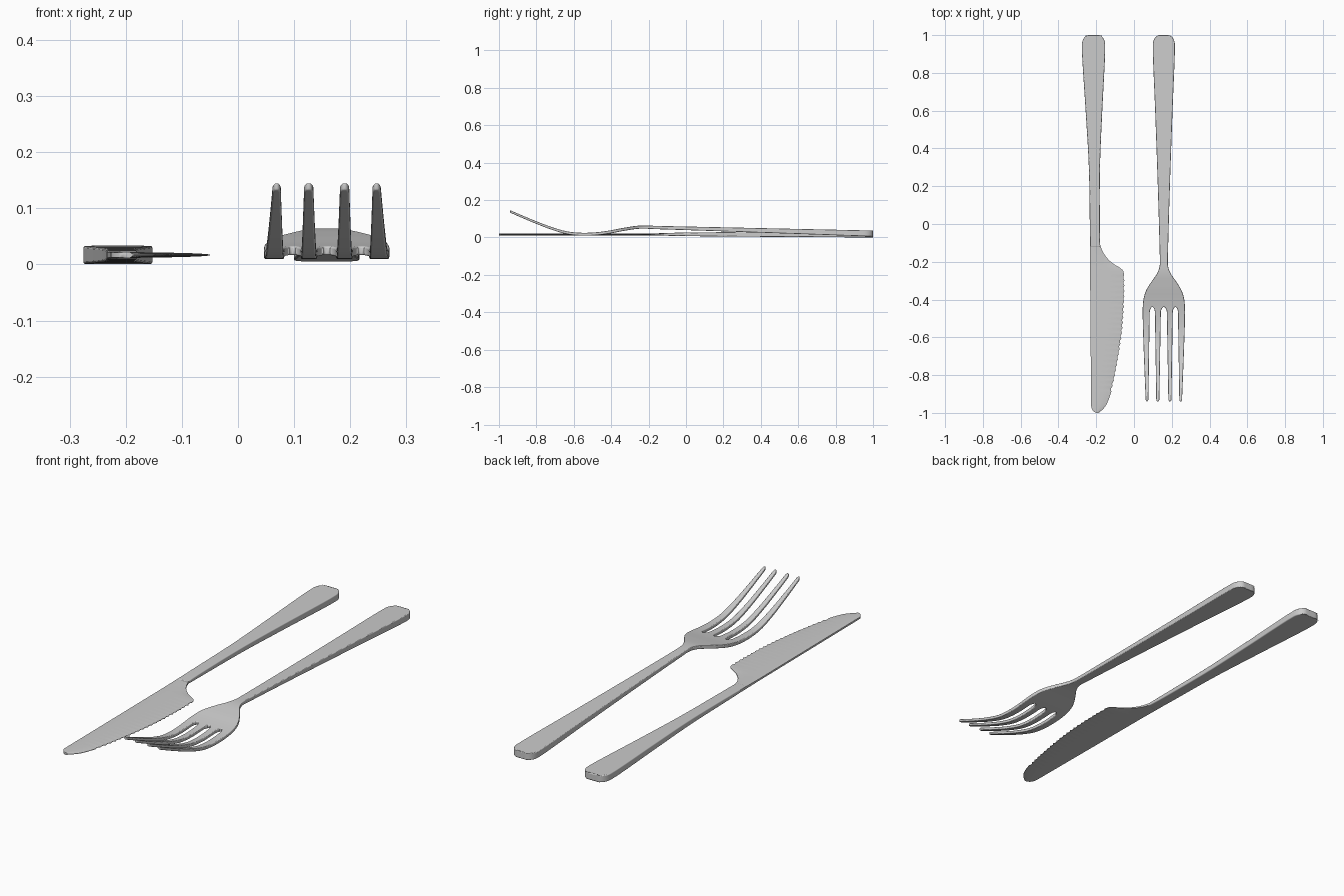
import bpy, bmesh, math

if "Cube" in bpy.data.objects:
    bpy.data.objects.remove(bpy.data.objects["Cube"])


def curve(pts):
    """Smooth interpolation through (position, value) points."""
    pts = sorted(pts)
    n = len(pts)

    def slope(i):
        a, b = pts[max(i - 1, 0)], pts[min(i + 1, n - 1)]
        return (b[1] - a[1]) / (b[0] - a[0])

    def f(t):
        t = min(max(t, pts[0][0]), pts[-1][0])
        i = 0
        while i < n - 2 and t > pts[i + 1][0]:
            i += 1
        (x0, y0), (x1, y1) = pts[i], pts[i + 1]
        h = x1 - x0
        s = (t - x0) / h
        return (y0 * (1 + 2 * s) * (1 - s) ** 2 + slope(i) * h * s * (1 - s) ** 2
                + y1 * s * s * (3 - 2 * s) + slope(i + 1) * h * s * s * (s - 1))
    return f


def span(a, b, n):
    return [a + (b - a) * i / n for i in range(n)]


def quarter(t, low=0.0):
    """Quarter-circle rise from low to 1 as t goes 0..1."""
    t = min(max(t, 0), 1)
    return max(low, math.sqrt(max(0, 1 - (1 - t) ** 2)))


def sheet(name, ys, lines, mid, half, skip=lambda y, j: False, bevel=0.0):
    """Closed plate: rows along y, lines(y) across x, mid height and half thickness."""
    bm = bmesh.new()
    rows = [lines(y) for y in ys]
    cells = [(i, j) for i in range(len(ys) - 1) for j in range(len(rows[0]) - 1)
             if not skip((ys[i] + ys[i + 1]) / 2, j)]
    top, bot, directed = {}, {}, set()
    for i, j in cells:
        loop = [(i, j), (i + 1, j), (i + 1, j + 1), (i, j + 1)]
        for k in loop:
            if k not in top:
                y, x = ys[k[0]], rows[k[0]][k[1]]
                h = half(y, k[1])
                top[k] = bm.verts.new((x, y, mid(y) + h))
                bot[k] = bm.verts.new((x, y, mid(y) - h))
        bm.faces.new([top[k] for k in loop])
        bm.faces.new([bot[k] for k in reversed(loop)])
        directed.update(zip(loop, loop[1:] + loop[:1]))
    for a, b in directed:
        if (b, a) not in directed:
            bm.faces.new([top[b], top[a], bot[a], bot[b]])
    bmesh.ops.recalc_face_normals(bm, faces=bm.faces)
    me = bpy.data.meshes.new(name)
    bm.to_mesh(me)
    bm.free()
    ob = bpy.data.objects.new(name, me)
    bpy.context.collection.objects.link(ob)
    if bevel:
        m = ob.modifiers.new("soft_edges", 'BEVEL')
        m.width, m.segments = bevel, 3
        m.limit_method, m.angle_limit = 'ANGLE', math.radians(60)
        m.use_clamp_overlap = False
    bpy.ops.object.select_all(action='DESELECT')
    bpy.context.view_layer.objects.active = ob
    ob.select_set(True)
    bpy.ops.object.shade_smooth_by_angle(angle=math.radians(40))
    return ob


def end_rows():
    return [1 - 0.05 * (1 - math.cos(math.pi / 2 * i / 8)) for i in range(8)]


def end_inset(y):
    return 0.036 * (1 - quarter((1 - y) / 0.05))


# Fork: handle, head and four tines in one plate
ROOT, TIP, FX = -0.44, -0.94, 0.158
fork_w = curve([(1, .058), (.9, .058), (.6, .046), (.2, .032), (-.15, .022), (-.22, .022),
                (-.26, .035), (-.3, .062), (-.35, .093), (-.4, .108), (-.46, .112),
                (-.6, .109), (-.94, .096)])
fork_z = curve([(1, .021), (.4, .038), (-.15, .053), (-.25, .055), (-.33, .044), (-.41, .029),
                (-.48, .02), (-.56, .0175), (-.64, .026), (-.73, .053), (-.83, .092), (-.94, .139)])
fork_h = curve([(1, .016), (.4, .012), (-.2, .0085), (-.45, .008), (-.94, .0065)])


def fork_lines(y):
    s = min(max((ROOT - y) / (ROOT - TIP), 0), 1)
    open_ = quarter((ROOT - y) / 0.03, 0.3)
    g1, g0 = (.0135 + .0075 * s) * open_, (.0155 + .0085 * s) * open_
    w = fork_w(min(y, ROOT))
    xs = [-w, -.061 - g1, -.061 + g1, -g0, g0, .061 - g1, .061 + g1, w]
    if y > ROOT:
        k = (fork_w(y) - end_inset(y)) / w
        xs = [x * k for x in xs]
    r = quarter((y - TIP) / 0.012, 0.45)
    for a in range(0, 8, 2):
        c, d = (xs[a] + xs[a + 1]) / 2, (xs[a + 1] - xs[a]) / 2
        if y < ROOT - .2:
            xs[a], xs[a + 1] = c - d * r, c + d * r
    return [FX + x for x in xs]


fork_rows = (end_rows() + span(.95, -.2, 24) + span(-.2, ROOT, 20)
             + [ROOT - .03 * (i / 6) ** 1.5 for i in range(6)]
             + span(ROOT - .03, -.928, 34) + [-.928, -.933, -.937, TIP])
sheet("fork", fork_rows, fork_lines, fork_z, lambda y, j: fork_h(y),
      skip=lambda y, j: y < ROOT and j % 2 == 1, bevel=.003)

# Knife handle
KZ = .0168
left = curve([(1, -.275), (.9, -.275), (.6, -.256), (.3, -.239), (0, -.234), (-.3, -.232), (-.96, -.227)])
right = curve([(1, -.153), (.9, -.153), (.6, -.168), (.3, -.18), (0, -.181), (-.13, -.179)])
thick = curve([(1, .0165), (.4, .013), (0, .0095), (-.1, .0075), (-.16, .0055)])


def handle_lines(y):
    a, b = left(y) + end_inset(y), right(y) - end_inset(y)
    return [a + (b - a) * i / 4 for i in range(5)]


sheet("knife_handle", end_rows() + span(.95, -.12, 24) + [-.12], handle_lines,
      lambda y: KZ, lambda y, j: thick(y), bevel=.004)

# Knife blade with a scalloped cutting edge
edge = curve([(-.06, -.182), (-.11, -.179), (-.164, -.155), (-.206, -.116), (-.235, -.07),
              (-.252, -.056), (-.3, -.05), (-.4, -.051), (-.5, -.056), (-.6, -.066), (-.75, -.09),
              (-.88, -.118), (-.95, -.143), (-.98, -.164), (-1, -.188)])
S0, S1, TEETH = -.27, -.886, 22


def blade_lines(y):
    a, b = left(y), edge(y)
    if S1 < y < S0:
        b -= .006 * abs(math.sin(math.pi * TEETH * (y - S0) / (S1 - S0)))
    a += .032 * (1 - quarter((y + 1) / .04))
    return [a + (b - a) * t for t in (0, .08, .3, .6, .88, 1)]


def blade_half(y, j):
    k = min(max((-.1 - y) / .12, 0), 1)
    flat = (.0058, .0062, .006, .0058, .0058, .0056)[j]
    ground = (.0042, .005, .005, .0042, .0028, .001)[j]
    return flat + (ground - flat) * k


sheet("knife_blade", span(-.07, S0, 28) + span(S0, S1, TEETH * 6) + span(S1, -.97, 10)
      + [-.97 - .03 * math.sin(math.pi / 2 * i / 7) for i in range(8)],
      blade_lines, lambda y: KZ, blade_half)
